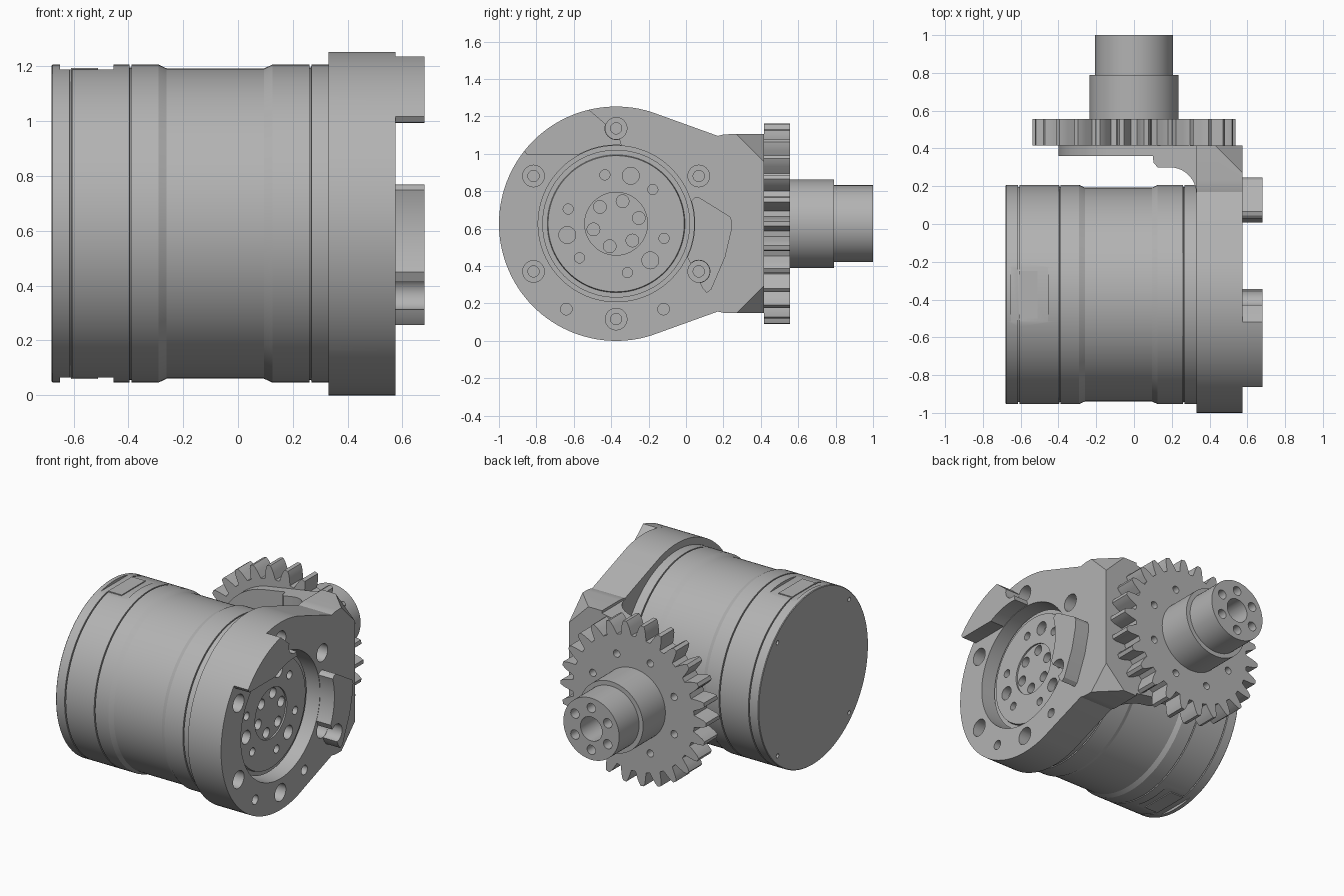
import bpy, bmesh
from math import sin, cos, radians
from mathutils import Vector

if "Cube" in bpy.data.objects:
    bpy.data.objects.remove(bpy.data.objects["Cube"])

metal = bpy.data.materials.new("grey metal")
metal.use_nodes = True
metal.diffuse_color = (0.45, 0.45, 0.45, 1)
metal.node_tree.nodes["Principled BSDF"].inputs["Base Color"].default_value = metal.diffuse_color

MID = 0.6265                # height of both axes
MOTOR = (-0.3735, MID)      # motor axis in (y, z)
GEAR = (0.0, MID)           # gear axis in (x, z)


def place(axis, t, u, v):
    return {"x": (t, u, v), "y": (u, t, v), "z": (u, v, t)}[axis]


def arc(c, r, a0, a1, n=24):
    angles = [radians(a0 + (a1 - a0) * i / n) for i in range(n + 1)]
    return [(c[0] + r * cos(a), c[1] + r * sin(a)) for a in angles]


def circle(c, r, n=32):
    return arc(c, r, 0, 360, n)[:-1]


def polar(c, r, a):
    return (c[0] + r * cos(radians(a)), c[1] + r * sin(radians(a)))


def finish(name, bm):
    bmesh.ops.recalc_face_normals(bm, faces=bm.faces)
    mesh = bpy.data.meshes.new(name)
    bm.to_mesh(mesh)
    bm.free()
    ob = bpy.data.objects.new(name, mesh)
    bpy.context.collection.objects.link(ob)
    mesh.materials.append(metal)
    return ob


def prism(name, outlines, axis, a, b):
    """Extrude one or more outlines along an axis from a to b."""
    bm = bmesh.new()
    for pts in outlines:
        low = [bm.verts.new(place(axis, a, *p)) for p in pts]
        high = [bm.verts.new(place(axis, b, *p)) for p in pts]
        bm.faces.new(low)
        bm.faces.new(high)
        for i in range(len(pts)):
            j = (i + 1) % len(pts)
            bm.faces.new((low[i], low[j], high[j], high[i]))
    return finish(name, bm)


def lathe(name, profile, axis, c, n=96):
    """Turn a (position, radius) profile round an axis, with flat end caps."""
    bm = bmesh.new()
    rings = [[bm.verts.new(place(axis, t, *p)) for p in circle(c, r, n)] for t, r in profile]
    for lo, hi in zip(rings, rings[1:]):
        for i in range(n):
            j = (i + 1) % n
            bm.faces.new((lo[i], lo[j], hi[j], hi[i]))
    bm.faces.new(rings[0])
    bm.faces.new(rings[-1])
    return finish(name, bm)


def boolean(ob, tool, operation="DIFFERENCE"):
    tool.hide_render = True
    mod = ob.modifiers.new("cut", "BOOLEAN")
    mod.object, mod.operation, mod.solver = tool, operation, "EXACT"
    bpy.context.view_layer.objects.active = ob
    bpy.ops.object.modifier_apply(modifier=mod.name)
    bpy.data.objects.remove(tool)


def drill(ob, centres, r, axis, a, b, n=24):
    boolean(ob, prism("drill", [circle(c, r, n) for c in centres], axis, a, b))


# Motor housing with grooves and a waisted middle
R = 0.58
profile = [(-0.68, R - 0.004), (-0.676, R)]
for groove in (-0.61, -0.392):
    profile += [(groove - 0.004, R), (groove - 0.003, R - 0.01),
                (groove + 0.003, R - 0.01), (groove + 0.004, R)]
profile += [(-0.29, R), (-0.26, 0.566), (0.095, 0.566), (0.125, R), (0.26, R),
            (0.261, R - 0.01), (0.267, R - 0.01), (0.268, R), (0.34, R)]
motor = lathe("motor_housing", profile, "x", MOTOR, 128)
for side in (1, -1):
    flat = MID + side * 0.562
    outline = [(-0.65, -0.6), (-0.455, -0.6), (-0.455, -0.15), (-0.65, -0.15)]
    boolean(motor, prism("flat_cutter", [outline], "z", flat, flat + side * 0.1))
    plate = [(-0.61, -0.5), (-0.51, -0.5), (-0.51, -0.25), (-0.61, -0.25)]
    prism("label_plate", [plate], "z", flat - side * 0.001, flat + side * 0.006)
drill(motor, [polar(MOTOR, 0.535, 45 + 90 * i) for i in range(4)], 0.014, "x", -0.7, -0.65, 12)

# Bracket: L-shaped plan trimmed by its side and rear outlines
plan = [(-0.5, 0.36), (0.1, 0.36), (0.103, 0.325), (0.125, 0.3)]
plan += arc((0.19, 0.16), 0.14, 90, 0, 14)
plan += [(0.33, -1.2), (0.575, -1.2), (0.575, 0.416), (-0.5, 0.416)]
bracket = prism("bracket", [plan], "z", -0.1, 1.4)
side_outline = arc(MOTOR, MID, 72.8, 287.2, 72)
side_outline += [(0.17, 0.157), (0.2, 0.15), (0.23, 0.148), (0.5, 0.148),
                 (0.5, 1.105), (0.23, 1.105), (0.2, 1.103), (0.17, 1.096)]
boolean(bracket, prism("side_trim", [side_outline], "x", -0.8, 0.8), "INTERSECT")
rear_outline = arc(GEAR, 0.4, 99.6, 260.4, 48)
rear_outline += [(0.33, 0.165), (0.33, -0.3), (0.8, -0.3), (0.8, 1.6), (0.33, 1.6), (0.33, 1.088)]
boolean(bracket, prism("rear_trim", [rear_outline], "y", -1.5, 0.6), "INTERSECT")

# Chamfered rear corners
bm = bmesh.new()
bm.from_mesh(bracket.data)
for side in (1, -1):
    cut = bmesh.ops.bisect_plane(bm, geom=bm.verts[:] + bm.edges[:] + bm.faces[:],
                                 plane_co=Vector((0.43, 0.416, MID + side * 0.4785)),
                                 plane_no=Vector((1, 1, side)), clear_outer=True)
    edges = [e for e in cut["geom_cut"] if isinstance(e, bmesh.types.BMEdge)]
    bmesh.ops.edgeloop_fill(bm, edges=edges)
bmesh.ops.recalc_face_normals(bm, faces=bm.faces)
bm.to_mesh(bracket.data)
bm.free()

# Bore, counterbored bolt holes and two plain holes
bolts = [polar(MOTOR, 0.51, 30 + 60 * i) for i in range(6)]
drill(bracket, [MOTOR], 0.417, "x", 0.4, 0.7, 96)
drill(bracket, bolts, 0.058, "x", 0.46, 0.7)
drill(bracket, bolts, 0.03, "x", 0.38, 0.5)
drill(bracket, [(-0.64, 0.17), (-0.12, 0.17)], 0.031, "x", 0.45, 0.7)

# Raised end stops
upper = arc(MOTOR, MID, 103.4, 141.5) + [(-0.85, 0.995), (-0.58, 0.995)]
upper += arc(MOTOR, 0.42, 119, 86) + [(-0.348, 1.06), (-0.355, 1.085), (-0.43, 1.16)]
upper_stop = prism("upper_stop", [upper], "x", 0.574, 0.68)
lower = [(0.045, 0.765), (0.065, 0.77), (0.235, 0.665), (0.246, 0.64), (0.243, 0.59),
         (0.21, 0.45), (0.135, 0.275), (0.11, 0.257), (0.09, 0.28)]
lower += arc(MOTOR, 0.42, -25, 17)
lower_stop = prism("lower_stop", [lower], "x", 0.574, 0.68)
for stop in (upper_stop, lower_stop):
    drill(stop, bolts, 0.06, "x", 0.5, 0.7)

# Output rotor inside the bore
rotor = lathe("output_rotor", [(0.33, 0.395), (0.49, 0.395), (0.49, 0.368), (0.505, 0.364)], "x", MOTOR)
drill(rotor, [MOTOR], 0.168, "x", 0.495, 0.6, 64)
drill(rotor, [polar(MOTOR, 0.125, 14 + 60 * i) for i in range(6)], 0.034, "x", 0.45, 0.6)
drill(rotor, [polar(MOTOR, 0.268, 73 + 120 * i) for i in range(3)], 0.045, "x", 0.45, 0.6)
drill(rotor, [polar(MOTOR, 0.268, 43 + 60 * i) for i in range(6)], 0.027, "x", 0.45, 0.6)

# Spur gear
TEETH = 26
tooth = [(-5.0, 0.45), (-3.4, 0.495), (-2.5, 0.518), (-1.3, 0.538),
         (1.3, 0.538), (2.5, 0.518), (3.4, 0.495), (5.0, 0.45)]
outline = [polar(GEAR, r, 360 * i / TEETH + a) for i in range(TEETH) for a, r in tooth]
gear = prism("spur_gear", [outline], "y", 0.416, 0.555)
drill(gear, [polar(GEAR, 0.325, 22.5 + 45 * i) for i in range(8)], 0.024, "y", 0.48, 0.6)

# Stepped shaft with a bored, drilled end
shaft = lathe("stepped_shaft", [(0.5, 0.236), (0.79, 0.236), (0.79, 0.206), (1.0, 0.206)], "y", GEAR)
drill(shaft, [GEAR], 0.08, "y", 0.7, 1.1, 48)
drill(shaft, [polar(GEAR, 0.14, 30 + 60 * i) for i in range(6)], 0.031, "y", 0.85, 1.1)

# Smooth the turned faces and keep the edges sharp
bpy.ops.object.select_all(action="DESELECT")
for ob in bpy.context.collection.objects:
    if ob.type == "MESH":
        ob.select_set(True)
bpy.context.view_layer.objects.active = motor
bpy.ops.object.shade_smooth_by_angle(angle=radians(25))
